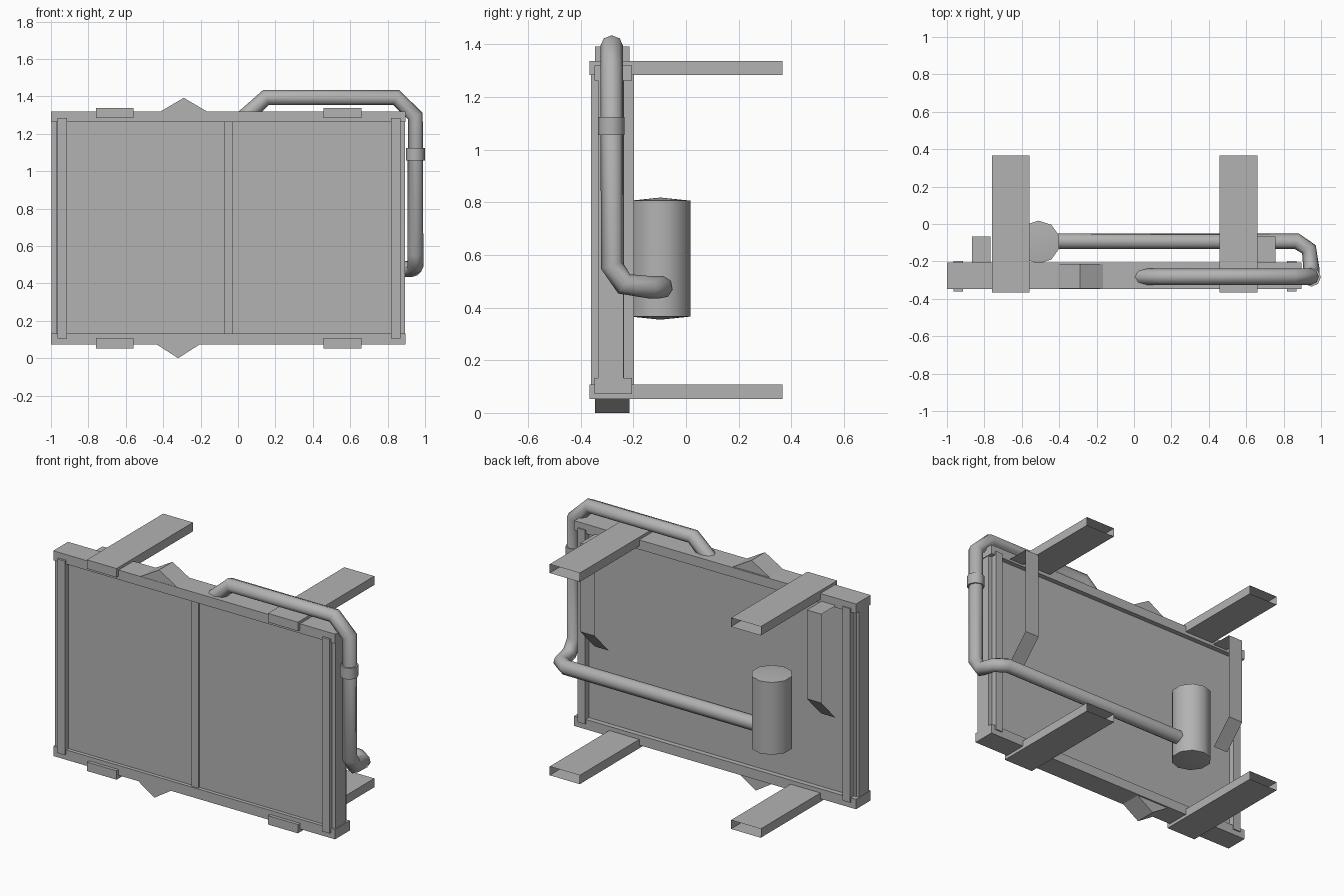
import bpy, bmesh, math
from mathutils import Vector, Matrix

cube = bpy.data.objects.get("Cube")
if cube:
    bpy.data.objects.remove(cube, do_unlink=True)

# Single plain metal colour
metal = bpy.data.materials.new("light_grey_metal")
metal.use_nodes = True
metal.diffuse_color = (0.45, 0.45, 0.45, 1)
metal.node_tree.nodes["Principled BSDF"].inputs["Base Color"].default_value = (0.45, 0.45, 0.45, 1)


def finish(name, bm):
    mesh = bpy.data.meshes.new(name)
    bm.to_mesh(mesh)
    bm.free()
    obj = bpy.data.objects.new(name, mesh)
    bpy.context.collection.objects.link(obj)
    mesh.materials.append(metal)
    return obj


def smooth(obj, degrees):
    bpy.ops.object.select_all(action='DESELECT')
    obj.select_set(True)
    bpy.context.view_layer.objects.active = obj
    bpy.ops.object.shade_smooth_by_angle(angle=math.radians(degrees))


def box(name, x, y, z, open_back=False):
    bm = bmesh.new()
    bmesh.ops.create_cube(bm, size=1)
    for v in bm.verts:
        v.co = Vector([(r[0] + r[1]) / 2 + c * (r[1] - r[0]) for c, r in zip(v.co, (x, y, z))])
    if open_back:
        bm.normal_update()
        back = [f for f in bm.faces if f.normal.y > 0.9]
        bmesh.ops.delete(bm, geom=back, context='FACES_ONLY')
    return finish(name, bm)


def prism(name, profile, y):
    # Extrude an XZ profile along y
    bm = bmesh.new()
    face = bm.faces.new([bm.verts.new((px, y[0], pz)) for px, pz in profile])
    new = bmesh.ops.extrude_face_region(bm, geom=[face])["geom"]
    bmesh.ops.translate(bm, vec=(0, y[1] - y[0], 0),
                        verts=[g for g in new if isinstance(g, bmesh.types.BMVert)])
    bmesh.ops.recalc_face_normals(bm, faces=bm.faces)
    return finish(name, bm)


def sheet(name, x, profile):
    # Thin folded strip following a YZ path
    bm = bmesh.new()
    rows = [[bm.verts.new((px, py, pz)) for px in x] for py, pz in profile]
    for a, b in zip(rows, rows[1:]):
        bm.faces.new((a[0], a[1], b[1], b[0]))
    return finish(name, bm)


def cylinder(name, sides, radius, centre, height):
    bm = bmesh.new()
    bmesh.ops.create_cone(bm, cap_ends=True, segments=sides, radius1=radius, radius2=radius,
                          depth=height, matrix=Matrix.Translation(centre))
    return bm


# Core with end tanks
box("core", (-0.98, 0.88), (-0.325, -0.235), (0.1, 1.29))
for side, x in (("right", (-0.998, -0.968)), ("left", (0.865, 0.892))):
    box(side + "_end_tank", x, (-0.335, -0.238), (0.1, 1.29))

# Horizontal rails and centre divider
box("top_rail", (-1, 0.896), (-0.347, -0.205), (1.262, 1.32))
box("bottom_rail", (-1, 0.896), (-0.347, -0.205), (0.072, 0.132))
box("centre_divider", (-0.075, -0.03), (-0.338, -0.32), (0.13, 1.265))

# Upright strips on both faces
for side, x in (("right", (-0.965, -0.913)), ("left", (0.818, 0.868))):
    box(side + "_front_upright", x, (-0.36, -0.32), (0.105, 1.285))
    box(side + "_back_upright", x, (-0.24, -0.198), (0.105, 1.285))

# Mounting arms, open at the back, and folded hanger straps
for side, x, hx in (("right", (-0.76, -0.56), (-0.865, -0.767)),
                    ("left", (0.458, 0.66), (0.66, 0.757))):
    for level, z in (("upper", (1.283, 1.337)), ("lower", (0.053, 0.107))):
        box(f"{side}_{level}_mounting_arm", x, (-0.367, 0.367), z, open_back=True)
    sheet(side + "_hanger_strap", hx,
          [(-0.205, 1.275), (-0.066, 1.275), (-0.066, 0.735), (-0.2, 0.595)])

# Triangular locating tabs
prism("top_tab", [(-0.43, 1.31), (-0.15, 1.31), (-0.29, 1.392)], (-0.345, -0.215))
prism("bottom_tab", [(-0.445, 0.08), (-0.195, 0.08), (-0.32, 0)], (-0.345, -0.215))

# Receiver canister with slightly domed caps
bm = cylinder("canister", 10, 0.115, (-0.51, -0.097, 0.586), 0.44)
caps = [f for f in bm.faces if abs(f.normal.z) > 0.9]
for f in caps:
    up = f.normal.z
    hub = bmesh.ops.poke(bm, faces=[f])["verts"][0]
    hub.co.z += 0.012 * up
smooth(finish("canister", bm), 50)

# Bent pipe from the top rail round the side to the canister
path = [(0.03, -0.282, 1.285), (0.15, -0.282, 1.394), (0.845, -0.282, 1.394),
        (0.948, -0.282, 1.295), (0.948, -0.282, 0.56), (0.948, -0.235, 0.49),
        (0.935, -0.135, 0.477), (0.87, -0.092, 0.477), (-0.45, -0.092, 0.477)]
curve = bpy.data.curves.new("pipe", 'CURVE')
curve.dimensions = '3D'
curve.bevel_depth = 0.043
curve.bevel_resolution = 2
curve.use_fill_caps = True
spline = curve.splines.new('POLY')
spline.points.add(len(path) - 1)
for p, co in zip(spline.points, path):
    p.co = (*co, 1)
curve.materials.append(metal)
pipe = bpy.data.objects.new("pipe", curve)
bpy.context.collection.objects.link(pipe)
bpy.ops.object.select_all(action='DESELECT')
pipe.select_set(True)
bpy.context.view_layer.objects.active = pipe
bpy.ops.object.convert(target='MESH')
smooth(bpy.context.view_layer.objects.active, 60)

# Clamp around the pipe
smooth(finish("pipe_clamp", cylinder("clamp", 8, 0.051, (0.948, -0.284, 1.09), 0.068)), 50)
